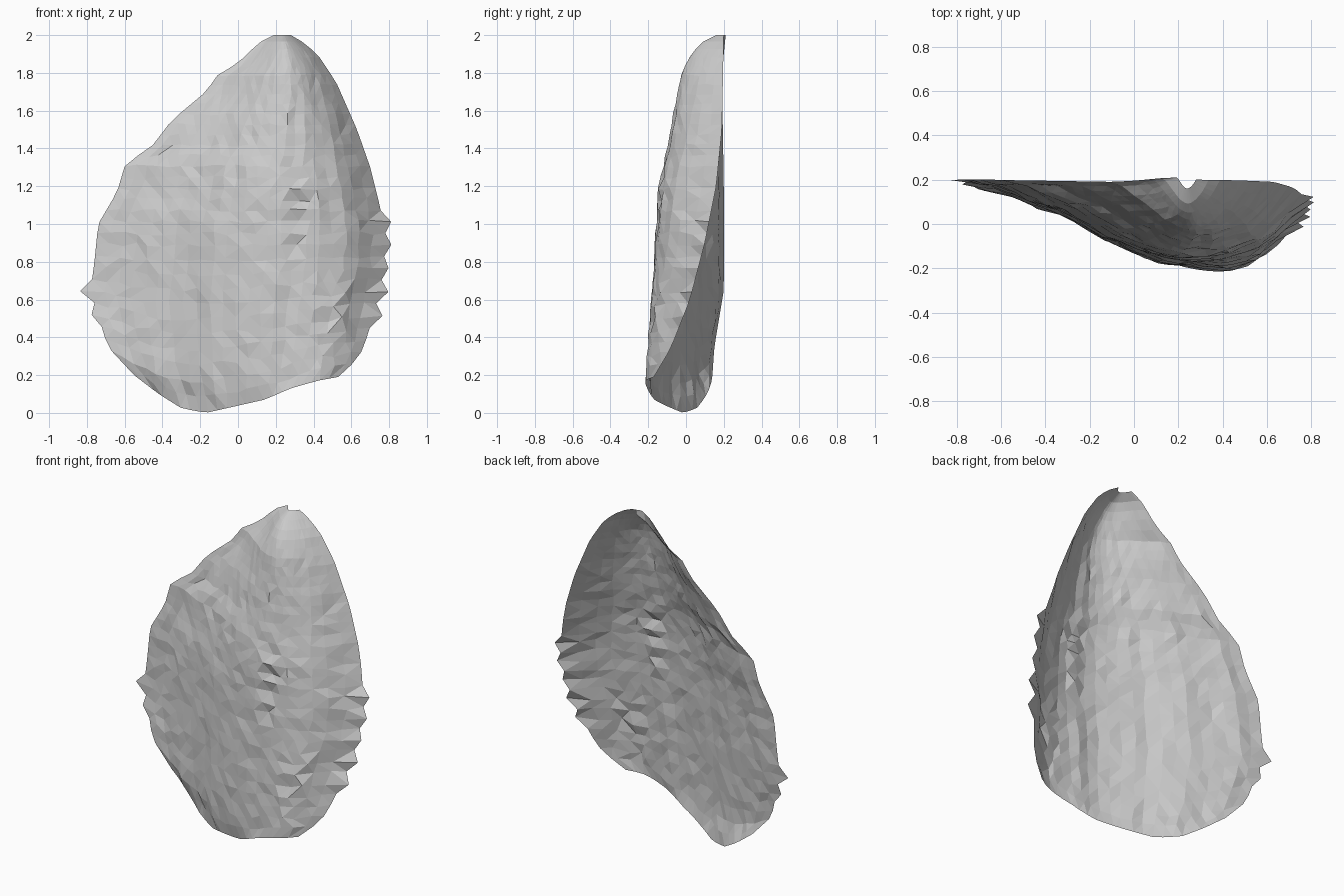
import bpy, bmesh, math, random

if "Cube" in bpy.data.objects:
    bpy.data.objects.remove(bpy.data.objects["Cube"])

random.seed(4)


def lerp(table, z):
    """Piecewise-linear lookup in a list of (z, value) pairs."""
    for (a, va), (b, vb) in zip(table, table[1:]):
        if z <= b:
            return va + (vb - va) * max(0, (z - a) / (b - a))
    return table[-1][1]


# Outline and depth of the shell at each height
LEFT_X = [(.2, -.55), (.35, -.69), (.65, -.78), (.8, -.76), (1, -.74), (1.17, -.64), (1.34, -.59),
          (1.38, -.48), (1.55, -.35), (1.7, -.17), (1.8, -.1), (1.85, 0), (1.96, .11), (2, .19)]
RIGHT_X = [(.2, .53), (.3, .64), (.4, .68), (.53, .72), (.75, .77), (.95, .78), (1.1, .75),
           (1.3, .7), (1.5, .63), (1.75, .52), (1.9, .42), (1.98, .32), (2, .28)]
LEFT_Y = [(.2, .14), (.35, .15), (.65, .2), (1.2, .2), (1.8, .19), (2, .21)]
RIGHT_Y = [(.2, -.17), (.35, -.08), (.6, .02), (.9, .1), (1.2, .16), (1.5, .19), (2, .2)]
RIDGE_X = [(.2, .4), (1, .35), (1.6, .3), (2, .24)]
RIDGE_Y = [(.2, -.215), (.5, -.2), (.8, -.175), (1.2, -.145), (1.4, -.1), (1.6, -.06),
           (1.8, -.02), (1.9, .03), (1.96, .08), (2, .16)]
BOTTOM_Z = [(-.55, .2), (-.42, .1), (-.3, .025), (-.17, 0), (.14, .07), (.28, .13), (.42, .17), (.53, .19)]

ROWS, COLS = 32, 22
ribs = [random.uniform(-.012, .012) for _ in range(COLS + 1)]

bm = bmesh.new()
grid = []
for r in range(ROWS + 1):
    t = r / ROWS
    z0 = .2 + 1.8 * (1 - (1 - t) ** 1.15)
    lx, rx = lerp(LEFT_X, z0), lerp(RIGHT_X, z0)
    ly, ry = lerp(LEFT_Y, z0), lerp(RIGHT_Y, z0)
    kx, ky = lerp(RIDGE_X, z0), lerp(RIDGE_Y, z0)
    row = []
    for c in range(COLS + 1):
        u = c / COLS
        x = lx + (rx - lx) * u
        # Broad flared left wing and short steep right wing meeting at the ridge
        if x < kx:
            s = max(0, (x - lx) / (kx - lx)) ** .85
            y = ly + (ky - ly) * (1 - math.cos(math.pi * s)) / 2
        else:
            y = ky + (ry - ky) * ((x - kx) / (rx - kx)) ** 1.8
        # Rounded lower rim
        xb = -.55 + 1.08 * u
        z = z0 - (.2 - lerp(BOTTOM_Z, xb)) * max(0, 1 - (z0 - .2) / .7)
        inner = 0 < c < COLS and 0 < r < ROWS
        if inner:
            fade = min(1, (2 - z0) * 1.5)
            y += (ribs[c] + random.uniform(-.005, .005)) * fade
            x += random.uniform(-.008, .008) * fade
            z += random.uniform(-.012, .012) * fade
        # Serrated side rims
        if c == 0 and .4 < z0 < .75 and r % 2:
            x -= random.uniform(.02, .06)
        if c == COLS and .5 < z0 < 1.05 and r % 2:
            x += random.uniform(.02, .05)
        # Jagged flaked bands along the ridge
        band = (.8 < z0 < 1.3 and .24 < x < .36) or (.2 < z0 < .72 and .44 < x < .56)
        if inner and band:
            x += .025 if r % 2 else -.025
            y += .01 if r % 2 else -.01
        row.append(bm.verts.new((x, y, z)))
    grid.append(row)

for a, b in zip(grid, grid[1:]):
    for c in range(COLS):
        bm.faces.new((a[c], a[c + 1], b[c + 1], b[c]))
bmesh.ops.triangulate(bm, faces=bm.faces[:])

# Shell fragment
mesh = bpy.data.meshes.new("curved_shell")
bm.to_mesh(mesh)
bm.free()
shell = bpy.data.objects.new("curved_shell", mesh)
bpy.context.collection.objects.link(shell)
